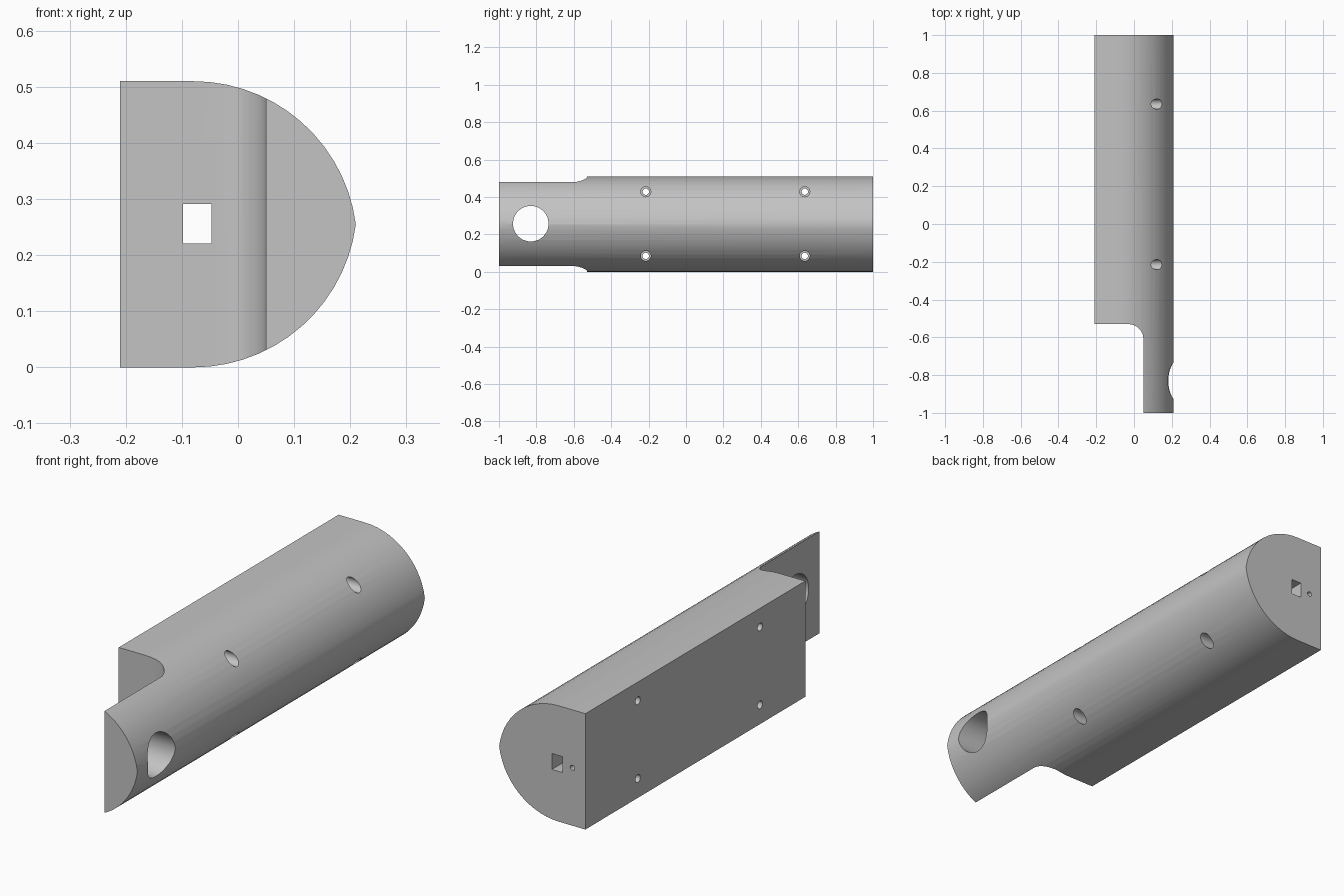
import bpy
import bmesh
from math import sin, cos, asin, pi
from mathutils import Matrix, Vector

if "Cube" in bpy.data.objects:
    bpy.data.objects.remove(bpy.data.objects["Cube"])

grey = bpy.data.materials.new("light grey")
grey.use_nodes = True
COLOUR = (0.55, 0.55, 0.55, 1)
grey.diffuse_color = COLOUR
grey.node_tree.nodes["Principled BSDF"].inputs["Base Color"].default_value = COLOUR


def add_object(name, bm):
    bmesh.ops.recalc_face_normals(bm, faces=bm.faces)
    mesh = bpy.data.meshes.new(name)
    bm.to_mesh(mesh)
    bm.free()
    mesh.materials.append(grey)
    obj = bpy.data.objects.new(name, mesh)
    bpy.context.collection.objects.link(obj)
    return obj


def prism(name, points, direction):
    """Extrude a closed 3D outline along a direction."""
    bm = bmesh.new()
    face = bm.faces.new([bm.verts.new(p) for p in points])
    result = bmesh.ops.extrude_face_region(bm, geom=[face], use_keep_orig=True)
    verts = [v for v in result["geom"] if isinstance(v, bmesh.types.BMVert)]
    bmesh.ops.translate(bm, verts=verts, vec=Vector(direction))
    return add_object(name, bm)


def rod(name, axis, start, end, a, b, radius, sides=32):
    """Cylinder along x (a, b = y, z) or along y (a, b = x, z)."""
    mid = (start + end) / 2
    if axis == "X":
        place = Matrix.Translation((mid, a, b)) @ Matrix.Rotation(pi / 2, 4, "Y")
    else:
        place = Matrix.Translation((a, mid, b)) @ Matrix.Rotation(pi / 2, 4, "X")
    bm = bmesh.new()
    bmesh.ops.create_cone(bm, cap_ends=True, segments=sides, radius1=radius,
                          radius2=radius, depth=end - start, matrix=place)
    return add_object(name, bm)


# Body: flat back, two arcs meeting in a blunt ridge
HALF, TIP, FLAT = 0.255, 0.21, -0.08
RISE = 0.2924
STEPS = 14
sweep = asin((TIP - FLAT) / RISE)
upper = [(FLAT + RISE * sin(sweep * i / STEPS),
          HALF - RISE + RISE * cos(sweep * i / STEPS)) for i in range(STEPS)]
outline = [(-TIP, HALF)] + upper + [(TIP, 0)]
outline += [(x, -z) for x, z in reversed(outline[:-1])]
body = prism("grip_body", [(x, -1, z + HALF) for x, z in outline], (0, 2, 0))

# Notch at the front with a rounded inner corner
R = 0.08
notch = [(-0.4, -1.2), (0.05, -1.2)]
notch += [(0.05 - R + R * cos(pi / 2 * i / 10), -0.61 + R * sin(pi / 2 * i / 10))
          for i in range(11)]
notch += [(-0.4, -0.53)]
cutters = [prism("notch_cutter", [(x, y, -0.2) for x, y in notch], (0, 0, 1))]

# Large cross hole in the tongue
cutters.append(rod("cross_hole_cutter", "X", -0.3, 0.4, -0.83, 0.257, 0.095, 48))

# Four counterbored screw holes
for y in (-0.215, 0.635):
    for z in (0.085, 0.428):
        cutters.append(rod("counterbore_cutter", "X", -0.1, 0.4, y, z, 0.027))
        cutters.append(rod("screw_hole_cutter", "X", -0.4, 0, y, z, 0.017))

# Rectangular channel along the length and a small blind hole beside it
channel = [(-0.098, 0.221), (-0.047, 0.221), (-0.047, 0.291), (-0.098, 0.291)]
cutters.append(prism("channel_cutter", [(x, -0.8, z) for x, z in channel], (0, 2, 0)))
cutters.append(rod("pin_hole_cutter", "Y", 0.85, 1.2, -0.147, HALF, 0.011, 20))

# Cut everything and tidy up
bpy.context.view_layer.objects.active = body
for cutter in cutters:
    cutter.hide_render = True
    cut = body.modifiers.new("cut", "BOOLEAN")
    cut.operation = "DIFFERENCE"
    cut.solver = "EXACT"
    cut.object = cutter
    bpy.ops.object.modifier_apply(modifier=cut.name)
    bpy.data.objects.remove(cutter)

bpy.ops.object.select_all(action="DESELECT")
body.select_set(True)
bpy.ops.object.shade_smooth_by_angle(angle=pi / 6)
